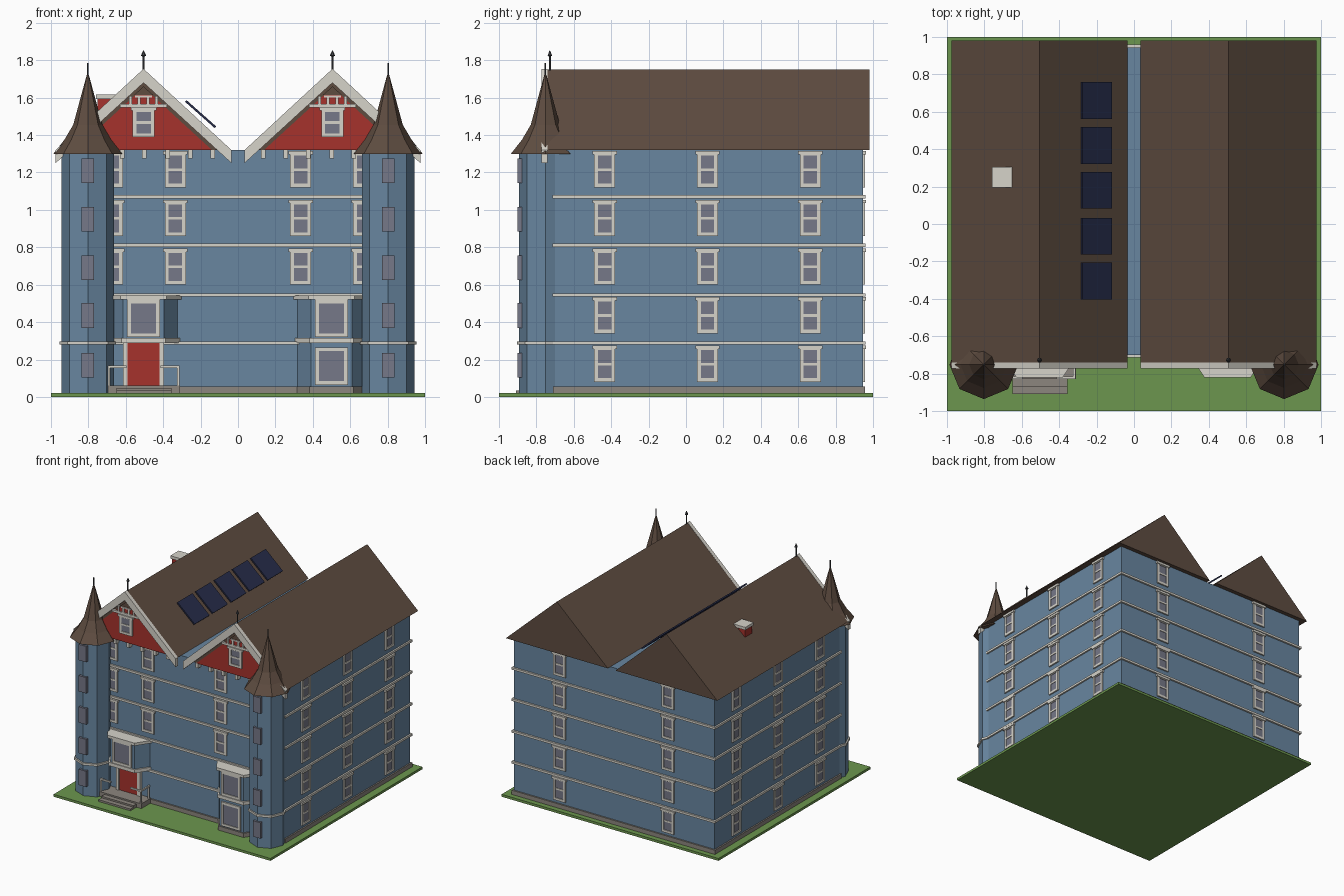
import bpy, bmesh, math
from mathutils import Matrix, Vector

if "Cube" in bpy.data.objects:
    bpy.data.objects.remove(bpy.data.objects["Cube"])


def material(name, r, g, b):
    lin = [((c / 255 + 0.055) / 1.055) ** 2.4 for c in (r, g, b)]
    m = bpy.data.materials.new(name)
    m.diffuse_color = (*lin, 1)
    m.use_nodes = True
    m.node_tree.nodes["Principled BSDF"].inputs["Base Color"].default_value = m.diffuse_color
    return m


BLUE = material("blue_wall", 104, 134, 160)
WHITE = material("cream_trim", 214, 211, 202)
RED = material("red_paint", 166, 50, 44)
BROWN = material("brown_roof", 94, 76, 64)
STONE = material("grey_stone", 140, 134, 126)
GLASS = material("window_glass", 118, 120, 136)
GRASS = material("grass", 108, 150, 78)
NAVY = material("solar_navy", 38, 44, 74)
METAL = material("dark_metal", 66, 68, 72)


def finish(name, mat, bm):
    bmesh.ops.recalc_face_normals(bm, faces=bm.faces)
    me = bpy.data.meshes.new(name)
    bm.to_mesh(me)
    bm.free()
    me.materials.append(mat)
    ob = bpy.data.objects.new(name, me)
    bpy.context.collection.objects.link(ob)
    return ob


def add_box(bm, x0, x1, y0, y1, z0, z1, frame=Matrix()):
    mid = Vector(((x0 + x1) / 2, (y0 + y1) / 2, (z0 + z1) / 2))
    scale = Matrix.Diagonal((x1 - x0, y1 - y0, z1 - z0, 1))
    bmesh.ops.create_cube(bm, size=1, matrix=frame @ Matrix.Translation(mid) @ scale)


def boxes(name, mat, dims, frame=Matrix()):
    bm = bmesh.new()
    for d in dims:
        add_box(bm, *d, frame)
    return finish(name, mat, bm)


def prism(name, mat, pts, a, b, axis="z"):
    """Extrude a polygon from a to b along z, or along y for (x, z) points."""
    bm = bmesh.new()
    at = (lambda p, t: (p[0], p[1], t)) if axis == "z" else (lambda p, t: (p[0], t, p[1]))
    lo = [bm.verts.new(at(p, a)) for p in pts]
    hi = [bm.verts.new(at(p, b)) for p in pts]
    bm.faces.new(lo)
    bm.faces.new(hi)
    n = len(pts)
    for i in range(n):
        j = (i + 1) % n
        bm.faces.new((lo[i], lo[j], hi[j], hi[i]))
    return finish(name, mat, bm)


def lathe(name, mat, profile, x, y, sides=8):
    """Stack of rings (radius, z) closed at both ends."""
    bm = bmesh.new()
    rings = [[bm.verts.new((x + r * math.cos(k * math.tau / sides),
                            y + r * math.sin(k * math.tau / sides), z))
              for k in range(sides)] for r, z in profile]
    bm.faces.new(rings[0])
    bm.faces.new(rings[-1])
    for p, q in zip(rings, rings[1:]):
        for k in range(sides):
            j = (k + 1) % sides
            bm.faces.new((p[k], p[j], q[j], q[k]))
    return finish(name, mat, bm)


frames, panes = bmesh.new(), bmesh.new()


def window(x, y, z, angle=0, w=0.112, h=0.19, sash=True, bar=0.02):
    """Framed window centred at a wall point, facing -y turned by angle."""
    m = Matrix.Translation((x, y, z)) @ Matrix.Rotation(angle, 4, "Z")
    a, b = w / 2, h / 2
    add_box(panes, -a + bar, a - bar, -0.006, 0.01, -b + bar, b - bar, m)
    for s in (-1, 1):
        add_box(frames, s * (a - bar / 2) - bar / 2, s * (a - bar / 2) + bar / 2,
                -0.012, 0.01, -b, b, m)
    add_box(frames, -a + bar, a - bar, -0.012, 0.01, -b, -b + bar, m)
    add_box(frames, -a + bar, a - bar, -0.012, 0.01, b - bar, b, m)
    if sash:
        add_box(frames, -a + bar, a - bar, -0.01, 0.01, -0.007, 0.007, m)
        add_box(frames, -a - 0.009, a + 0.009, -0.018, 0.01, b - 0.014, b + 0.004, m)


# Ground, walls, plinth and string courses
WX, WF, WB = 0.925, -0.70, 0.945
boxes("lawn", GRASS, [(-1, 1, -1, 1, 0, 0.02)])
boxes("main_walls", BLUE, [(-WX, WX, WF, WB, 0.02, 1.32)])
boxes("plinth", STONE, [(-WX - .012, WX + .012, WF - .012, WB + .012, 0.02, 0.055)])
boxes("string_courses", WHITE, [(-WX - .013, WX + .013, WF - .014, WB + .015, z - .009, z + .009)
                                for z in (0.288, 0.545, 0.81, 1.07)])

# Wall windows on all sides
FLOORS = [0.175 + 0.26 * k for k in range(5)]
for i, z in enumerate(FLOORS):
    for s in (-1, 1):
        for y in (-0.435, 0.115, 0.665):
            window(s * WX, y, z, s * math.pi / 2)
        window(s * 0.5, WB, z, math.pi)
        if i > 1:
            window(s * 0.335, WF, z)
            window(s * 0.672, WF, z)

# Twin roofs with gable fronts, and corner turrets
RX, HALF, EAVE, RIDGE = 0.505, 0.47, 1.32, 1.75
SLOPE = (RIDGE - EAVE) / HALF
for s, side in ((-1, "left"), (1, "right")):
    cx = s * RX
    prism(side + "_roof", BROWN, [(cx - HALF, EAVE), (cx + HALF, EAVE), (cx, RIDGE)],
          -0.74, 0.98, "y")
    prism(side + "_gable_panel", RED, [(cx - .366, EAVE), (cx + .366, EAVE), (cx, 1.655)],
          -0.748, -0.735, "y")
    prism(side + "_bargeboard", WHITE,
          [(cx - HALF, EAVE), (cx, RIDGE + .004), (cx + HALF, EAVE),
           (cx + HALF, EAVE - .07), (cx, RIDGE - .07), (cx - HALF, EAVE - .07)],
          -0.772, -0.74, "y")
    # Gable timbering
    boxes(side + "_gable_timbers", WHITE,
          [(cx - .125, cx + .125, -.757, -.74, 1.548, 1.566)]
          + [(cx + d - .008, cx + d + .008, -.757, -.74, 1.56, 1.61) for d in (-.07, -.025, .025, .07)]
          + [(cx - .045, cx + .045, -.756, -.74, 1.602, 1.612)])
    prism(side + "_gable_peak", BROWN, [(cx - .05, 1.615), (cx + .05, 1.615), (cx, 1.66)],
          -0.752, -0.74, "y")
    window(cx, -0.748, 1.467, 0, 0.118, 0.155)
    boxes(side + "_eave_blocks", WHITE,
          [(s * d - .012, s * d + .012, -.735, -.695, 1.275, 1.32)
           for d in (.135, .255, .375, .5, .62)])
    lathe(side + "_gable_finial", METAL,
          [(.006, 1.73), (.006, 1.82), (.014, 1.825), (.002, 1.852)], cx, -.728, 6)

    tx, ty = s * 0.803, -0.752
    lathe(side + "_turret", BLUE, [(.14, .02), (.14, 1.31)], tx, ty)
    lathe(side + "_turret_band", WHITE, [(.152, .279), (.152, .297)], tx, ty)
    lathe(side + "_turret_roof", BROWN, [(.184, 1.30), (.125, 1.375), (.078, 1.455), (.006, 1.72)], tx, ty)
    lathe(side + "_turret_finial", METAL, [(.005, 1.70), (.005, 1.785)], tx, ty, 6)
    boxes(side + "_turret_windows", GLASS,
          [(tx - .034, tx + .034, -.902, -.85, z - .066, z + .066)
           for z in (.17, .435, .69, .95, 1.21)])


# Bay windows: splayed plan, grown outward for trims
def bay_plan(cx, grow=0.0):
    f, b, y = .11 + grow * .7, .19 + grow, -.80 - grow
    return [(cx - b, WF + .01), (cx - f, y), (cx + f, y), (cx + b, WF + .01)]


for side, cx, z0 in (("left", -.505, .29), ("right", .5, .02)):
    prism(side + "_bay", BLUE, bay_plan(cx), z0, .525)
    prism(side + "_bay_canopy", WHITE, bay_plan(cx, .02), .52, .543)
    prism(side + "_bay_sill", WHITE, bay_plan(cx, .012), .288, .316)
    window(cx, -.80, .42, 0, .175, .2, False)
prism("right_bay_plinth", STONE, bay_plan(.5, .01), .02, .055)
window(.5, -.80, .165, 0, .175, .2, False)
finish("window_frames", WHITE, frames)
finish("window_panes", GLASS, panes)

# Entrance: door, surround, steps and railings
boxes("door", RED, [(-.59, -.42, -.72, -.69, .055, .288)])
boxes("door_surround", WHITE, [(-.615, -.59, -.728, -.69, .055, .288),
                               (-.42, -.395, -.728, -.69, .055, .288)])
boxes("entrance_steps", STONE, [(-.70, -.31, -.83, -.69, .02, .06),
                                (-.65, -.355, -.87, -.83, .02, .048),
                                (-.65, -.355, -.91, -.87, .02, .035)])
rails = []
for px, inner in ((-.69, -.595), (-.32, -.415)):
    for y in (-.822, -.72):
        rails.append((px - .006, px + .006, y - .006, y + .006, .06, .165))
    rails.append((px - .006, px + .006, -.822, -.71, .155, .168))
    rails.append((min(px, inner), max(px, inner), -.828, -.816, .155, .168))
boxes("railings", WHITE, rails)

# Chimney
boxes("chimney", RED, [(-.75, -.66, .205, .295, 1.45, 1.60)])
boxes("chimney_cap", WHITE, [(-.76, -.65, .195, .305, 1.592, 1.616)])

# Raised solar panels along the inner slope of the left roof
tilt = Matrix.Translation((-.2, 0, 1.512)) @ Matrix.Rotation(math.atan(SLOPE * .97), 4, "Y")
boxes("solar_panels", NAVY, [(-.106, .106, y - .098, y + .098, -.006, .006)
                             for y in (.66, .42, .18, -.065, -.305)], tilt)
